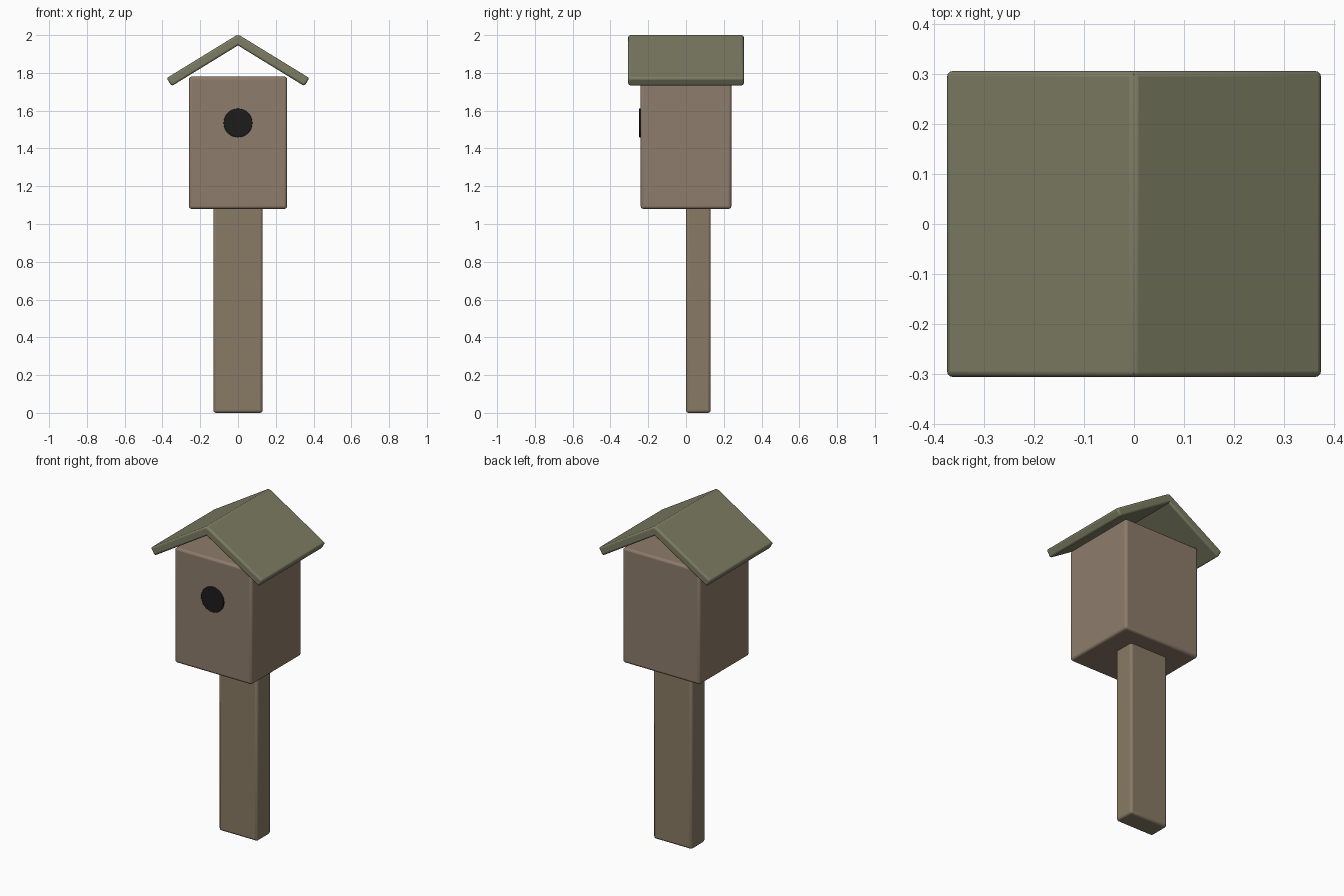
import bpy, math
from mathutils import Matrix

if "Cube" in bpy.data.objects:
    bpy.data.objects.remove(bpy.data.objects["Cube"])


def material(name, rgb):
    m = bpy.data.materials.new(name)
    m.diffuse_color = (*rgb, 1)
    m.use_nodes = True
    m.node_tree.nodes["Principled BSDF"].inputs["Base Color"].default_value = m.diffuse_color
    return m


def finish(ob, name, mat, bevel, segments=3):
    ob.name = name
    ob.data.materials.append(mat)
    mod = ob.modifiers.new("rounded_edges", "BEVEL")
    mod.width = bevel
    mod.segments = segments
    mod.limit_method = "ANGLE"
    bpy.ops.object.shade_smooth_by_angle(angle=math.radians(40))
    return ob


def box(name, lo, hi, mat, bevel=0.014):
    """Rounded box spanning two opposite corners."""
    bpy.ops.mesh.primitive_cube_add(size=1)
    ob = bpy.context.object
    size = [b - a for a, b in zip(lo, hi)]
    mid = [(a + b) / 2 for a, b in zip(lo, hi)]
    ob.data.transform(Matrix.Translation(mid) @ Matrix.Diagonal((*size, 1)))
    return finish(ob, name, mat, bevel)


wood = material("wood", (0.27, 0.20, 0.145))
post_wood = material("post_wood", (0.25, 0.195, 0.13))
green = material("roof_green", (0.20, 0.20, 0.125))
black = material("hole_black", (0.012, 0.012, 0.012))

# Post, set behind the centre line, and nesting box
box("post", (-0.13, 0, 0), (0.13, 0.13, 1.10), post_wood)
box("house_body", (-0.26, -0.24, 1.08), (0.26, 0.24, 1.78), wood)

# Entrance hole: thin dark disc on the front
bpy.ops.mesh.primitive_cylinder_add(vertices=32, radius=0.076, depth=0.03,
                                    location=(0, -0.234, 1.535),
                                    rotation=(math.pi / 2, 0, 0))
finish(bpy.context.object, "entrance_hole", black, 0.003, 2)

# Two roof boards meeting at the ridge
pitch = math.radians(31.5)
for side, name in ((1, "roof_right"), (-1, "roof_left")):
    x0, x1 = sorted((0, side * 0.443))
    board = box(name, (x0, -0.306, -0.05), (x1, 0.306, 0), green, 0.011)
    board.location.z = 2.004
    board.rotation_euler.y = side * pitch
